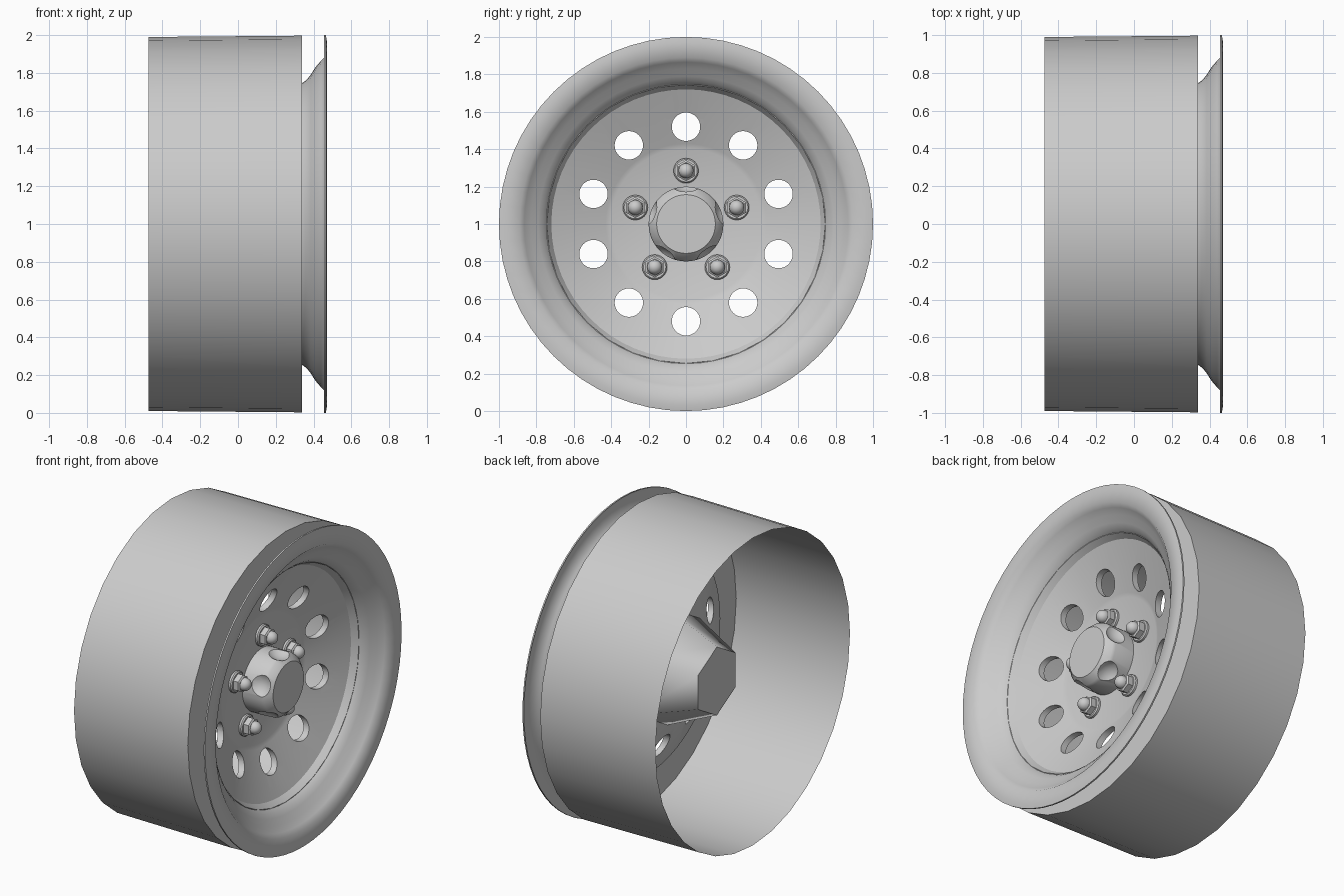
import bpy, bmesh
from math import sin, cos, pi, radians
from mathutils import Matrix, Vector

if "Cube" in bpy.data.objects:
    bpy.data.objects.remove(bpy.data.objects["Cube"], do_unlink=True)

metal = bpy.data.materials.new("grey_metal")
metal.use_nodes = True
metal.diffuse_color = (0.6, 0.6, 0.6, 1)
metal.node_tree.nodes["Principled BSDF"].inputs["Base Color"].default_value = (0.6, 0.6, 0.6, 1)

AXLE = Vector((0, 0, 1))


def select_only(ob):
    bpy.ops.object.select_all(action='DESELECT')
    ob.select_set(True)
    bpy.context.view_layer.objects.active = ob


def smooth(ob, angle=32):
    select_only(ob)
    bpy.ops.object.shade_smooth_by_angle(angle=radians(angle))


def lathe(name, profile, sides, start=90, centre=AXLE):
    """Revolve (x, radius) points about an axis parallel to x."""
    bm = bmesh.new()
    rings = []
    for x, r in profile:
        if r == 0:
            rings.append([bm.verts.new((x, 0, 0))] * sides)
            continue
        angles = [radians(start) + 2 * pi * i / sides for i in range(sides)]
        rings.append([bm.verts.new((x, r * cos(a), r * sin(a))) for a in angles])
    for a, b in zip(rings, rings[1:]):
        for i in range(sides):
            j = (i + 1) % sides
            corners = list(dict.fromkeys((a[i], b[i], b[j], a[j])))
            bm.faces.new(corners)
    bmesh.ops.recalc_face_normals(bm, faces=bm.faces)
    bmesh.ops.translate(bm, verts=bm.verts, vec=centre)
    mesh = bpy.data.meshes.new(name)
    bm.to_mesh(mesh)
    bm.free()
    mesh.materials.append(metal)
    ob = bpy.data.objects.new(name, mesh)
    bpy.context.collection.objects.link(ob)
    return ob


def around(count, radius):
    """Points spaced evenly around the axle, starting at the top."""
    for i in range(count):
        a = pi / 2 + 2 * pi * i / count
        yield AXLE + Vector((0, radius * cos(a), radius * sin(a)))


def cut(ob, cutters):
    for c in cutters:
        c.hide_render = True
        select_only(ob)
        mod = ob.modifiers.new("cut", 'BOOLEAN')
        mod.operation = 'DIFFERENCE'
        mod.solver = 'EXACT'
        mod.object = c
        bpy.ops.object.modifier_apply(modifier=mod.name)
        bpy.data.objects.remove(c, do_unlink=True)


# Outer barrel, open at the back, with a ring-shaped front wall
barrel = lathe("barrel", [(-0.475, 0.99), (0.34, 0.997), (0.34, 0.745)], 32)
smooth(barrel)

# Rolled rim dish between the lip and the disc
rim = lathe("rim", [(0.455, 1.0), (0.465, 1.0), (0.47, 0.97), (0.465, 0.89),
                    (0.44, 0.865), (0.41, 0.83), (0.385, 0.79), (0.365, 0.765),
                    (0.345, 0.75), (0.30, 0.72)], 64)
smooth(rim, 50)

# Dished wheel disc with ten round holes
disc = lathe("wheel_disc", [(0.17, 0), (0.17, 0.405), (0.18, 0.43), (0.235, 0.57), (0.30, 0.72),
                            (0.26, 0.72), (0.13, 0.42), (0.13, 0)], 64)
cut(disc, [lathe("hole_cutter", [(0, 0), (0, 0.076), (0.5, 0.076), (0.5, 0)], 32, centre=p)
           for p in around(10, 0.52)])
smooth(disc)

# Six-sided tapered hub behind the disc
hub = lathe("rear_hub", [(0.14, 0.38), (-0.22, 0.22), (-0.22, 0)], 6)
smooth(hub, 64)

# Centre cap with five scallops that clear the nuts
cap = lathe("centre_cap", [(0.15, 0), (0.15, 0.2), (0.305, 0.2), (0.325, 0.193),
                           (0.36, 0.157), (0.36, 0)], 48)
scallops = []
for p in around(5, 0.27):
    arc = [(0.31 - 0.105 * cos(pi * i / 12), 0.105 * sin(pi * i / 12)) for i in range(1, 12)]
    scallops.append(lathe("scallop_cutter", [(0.205, 0)] + arc + [(0.415, 0)], 24, centre=p))
cut(cap, scallops)
smooth(cap)

# Wheel nuts: washer, hexagon and domed stud
for n, p in enumerate(around(5, 0.285), 1):
    washer = lathe(f"washer_{n}", [(0.165, 0.067), (0.183, 0.067), (0.19, 0.06), (0.19, 0)], 24, centre=p)
    nut = lathe(f"nut_{n}", [(0.185, 0.056), (0.225, 0.056), (0.232, 0.045), (0.232, 0)], 6, centre=p)
    dome = [(0.238 + 0.04 * sin(pi * i / 12), 0.04 * cos(pi * i / 12)) for i in range(6)]
    stud = lathe(f"stud_{n}", [(0.22, 0.04)] + dome + [(0.278, 0)], 20, centre=p)
    for part in (washer, nut, stud):
        smooth(part)
